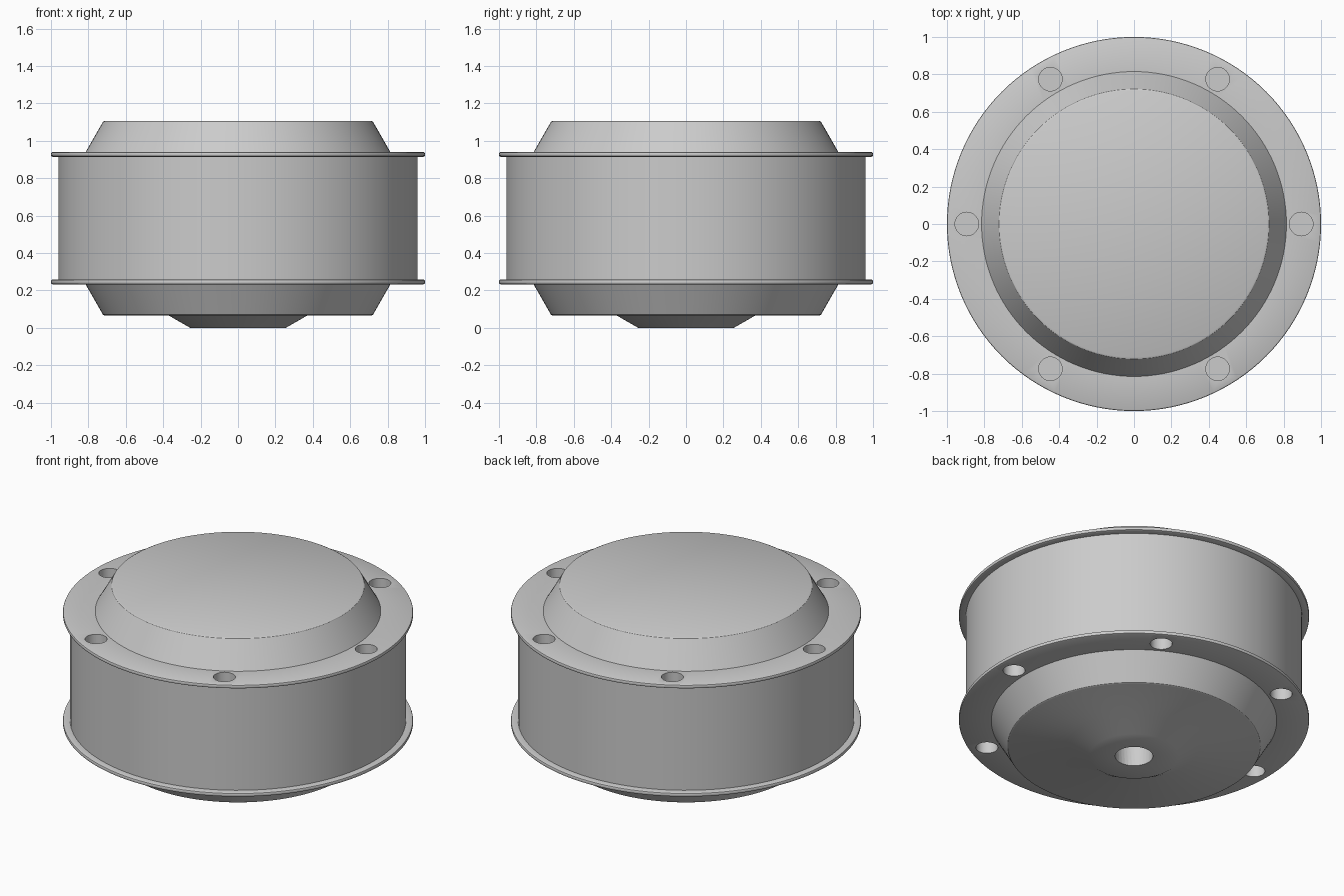
import bpy, bmesh, math
from mathutils import Matrix

if "Cube" in bpy.data.objects:
    bpy.data.objects.remove(bpy.data.objects["Cube"])

SEG = 128
MID = 0.5865  # mirror height of the two flanged covers


def lathe(name, profile):
    """Revolve an (r, z) profile that starts and ends on the axis."""
    bm = bmesh.new()
    verts = [bm.verts.new((r, 0, z)) for r, z in profile]
    edges = [bm.edges.new(p) for p in zip(verts, verts[1:])]
    bmesh.ops.spin(bm, geom=verts + edges, cent=(0, 0, 0), axis=(0, 0, 1),
                   angle=2 * math.pi, steps=SEG, use_duplicate=False)
    bmesh.ops.remove_doubles(bm, verts=bm.verts, dist=1e-5)
    bmesh.ops.recalc_face_normals(bm, faces=bm.faces)
    mesh = bpy.data.meshes.new(name)
    bm.to_mesh(mesh)
    bm.free()
    obj = bpy.data.objects.new(name, mesh)
    bpy.context.collection.objects.link(obj)
    return obj


# Upper half: drum wall, rounded flange, sloped cover
upper = [(0.96, 0.915), (0.992, 0.915), (0.998, 0.918), (1.0, 0.923),
         (1.0, 0.932), (0.998, 0.937), (0.992, 0.94), (0.815, 0.94),
         (0.722, 1.102), (0.712, 1.107)]
# Lower half mirrors it, with the shaft boss below
lower = [(r, 2 * MID - z) for r, z in reversed(upper)]
boss = [(0, 0), (0.255, 0), (0.37, 0.066)]
housing = lathe("motor_housing", boss + lower + upper + [(0, 1.107)])

# Blind bolt holes in both flanges and the shaft hole in the boss
bm = bmesh.new()


def hole(x, y, z, radius, depth):
    bmesh.ops.create_cone(bm, cap_ends=True, segments=32, radius1=radius,
                          radius2=radius, depth=2 * depth,
                          matrix=Matrix.Translation((x, y, z)))


for i in range(6):
    a = math.radians(60 * i)
    for z in (0.94, 0.233):
        hole(0.894 * math.cos(a), 0.894 * math.sin(a), z, 0.063, 0.2)
hole(0, 0, 0, 0.108, 0.2)
mesh = bpy.data.meshes.new("hole_cutters")
bm.to_mesh(mesh)
bm.free()
cutter = bpy.data.objects.new("hole_cutters", mesh)
bpy.context.collection.objects.link(cutter)

mod = housing.modifiers.new("holes", 'BOOLEAN')
mod.operation = 'DIFFERENCE'
mod.solver = 'EXACT'
mod.object = cutter
bpy.context.view_layer.objects.active = housing
housing.select_set(True)
bpy.ops.object.modifier_apply(modifier=mod.name)
bpy.data.objects.remove(cutter)
bpy.ops.object.shade_smooth_by_angle(angle=math.radians(30))
